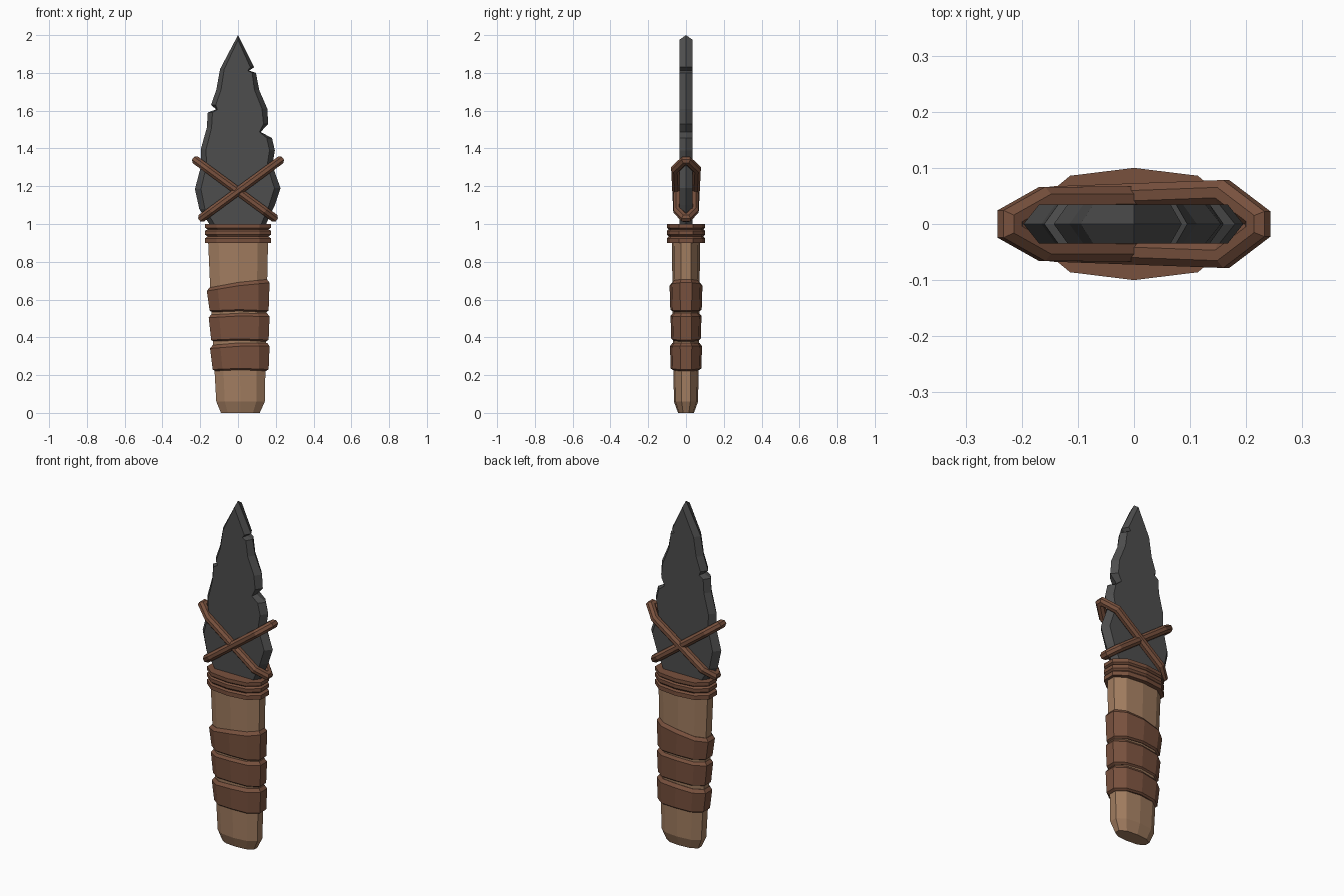
import bpy, bmesh, math
from mathutils import Vector

if "Cube" in bpy.data.objects:
    bpy.data.objects.remove(bpy.data.objects["Cube"])


def material(name, rgb):
    m = bpy.data.materials.new(name)
    m.diffuse_color = (*rgb, 1)
    m.use_nodes = True
    m.node_tree.nodes["Principled BSDF"].inputs["Base Color"].default_value = m.diffuse_color
    return m


STONE = material("dark_stone", (0.075, 0.075, 0.075))
WOOD = material("wood", (0.36, 0.205, 0.117))
LEATHER = material("leather", (0.19, 0.083, 0.048))


def skin(name, rings, mat, caps=True, closed=False):
    """Join equal-length rings of points into one flat-shaded mesh."""
    bm = bmesh.new()
    vs = [[bm.verts.new(p) for p in ring] for ring in rings]
    pairs = list(zip(vs, vs[1:])) + ([(vs[-1], vs[0])] if closed else [])
    for a, b in pairs:
        for i in range(len(a)):
            j = (i + 1) % len(a)
            bm.faces.new((a[i], a[j], b[j], b[i]))
    if caps:
        bm.faces.new(vs[0][::-1])
        bm.faces.new(vs[-1])
    bmesh.ops.recalc_face_normals(bm, faces=bm.faces)
    me = bpy.data.meshes.new(name)
    bm.to_mesh(me)
    bm.free()
    me.materials.append(mat)
    ob = bpy.data.objects.new(name, me)
    bpy.context.collection.objects.link(ob)
    return ob


# Ten-sided flattened cross-section shared by handle, wraps and collar
SECTION = [(1, -.36), (1, .36), (.65, .86), (0, 1), (-.65, .86),
           (-1, .36), (-1, -.36), (-.65, -.86), (0, -1), (.65, -.86)]


def ring(z, x0, x1, hy, tilt=0.0, sag=0.0):
    cx, hx = (x0 + x1) / 2, (x1 - x0) / 2
    return [(cx + hx * u, hy * v, z + tilt * u + sag * (1 - abs(u))) for u, v in SECTION]


# Wooden handle
skin("handle", [ring(0, -.09, .115, .042), ring(.06, -.115, .142, .064),
                ring(.5, -.14, .15, .07), ring(.95, -.16, .16, .075)], WOOD)

# Three leather grip wraps: bottom z, top z, left edge at bottom and top, top tilt
for i, (zb, zt, xb, xt, hy, tilt) in enumerate([
        (.222, .365, -.134, -.148, .085, .006),
        (.378, .525, -.142, -.155, .082, .003),
        (.533, .685, -.150, -.165, .087, .022)]):
    skin(f"grip_wrap_{i + 1}", [
        ring(zb, xb + .014, .148, hy - .014, 0, .006),
        ring(zb + .008, xb, .162, hy - .004, 0, .006),
        ring(zt - .018, xt, .167, hy, tilt, .006),
        ring(zt, xt + .014, .154, hy - .014, tilt, .006)], LEATHER)

# Ribbed collar where the blade enters the handle
ribs = [(.9, 1), (.924, 1), (.934, .92), (.944, 1), (.964, 1), (.972, .92), (.98, 1), (1.0, 1)]
skin("collar", [ring(z, -.175 * s, .175 * s, .1 * s) for z, s in ribs], LEATHER)

# Chipped stone blade: (x, z, bevel inset), small insets at the notches
right = [(.085, 1.83, .02), (.058, 1.812, .006), (.095, 1.80, .02), (.112, 1.71, .025),
         (.155, 1.61, .028), (.16, 1.53, .025), (.12, 1.487, .006), (.18, 1.455, .028),
         (.195, 1.39, .028), (.182, 1.31, .028), (.225, 1.19, .032), (.195, 1.10, .03),
         (.14, .98, .025)]
left = [(-.138, .98, .025), (-.205, 1.08, .03), (-.228, 1.185, .032), (-.195, 1.31, .028),
        (-.197, 1.395, .028), (-.165, 1.51, .025), (-.16, 1.59, .025), (-.115, 1.607, .006),
        (-.143, 1.63, .025), (-.115, 1.71, .025), (-.095, 1.82, .022)]
outline = [(0, 2, 0)] + right + left


def face_ring(y):
    return [(x - math.copysign(d, x), y, z if z < 2 else 1.975) for x, z, d in outline]


skin("blade", [face_ring(-.035), [(x, 0, z) for x, z, d in outline], face_ring(.035)], STONE)


def cord(name, low, high, lo_y, hi_y, r=.024, sides=8):
    """Mitred closed tube in a tilted plane, wrapped round the blade."""
    low, high = Vector((low[0], 0, low[1])), Vector((high[0], 0, high[1]))
    u, v, length = (high - low).normalized(), Vector((0, 1, 0)), (high - low).length
    n = u.cross(v)
    pts = [(0, -.01), (.06, -lo_y), (length - .075, -hi_y), (length, -.01),
           (length, .01), (length - .075, hi_y), (.06, lo_y), (0, .01)]
    pts = [Vector(p) for p in pts]
    rings = []
    for i, p in enumerate(pts):
        a = (p - pts[i - 1]).normalized()
        b = (pts[(i + 1) % len(pts)] - p).normalized()
        na, nb = Vector((a.y, -a.x)), Vector((b.y, -b.x))
        m = (na + nb) / (1 + na.dot(nb))
        ang = [2 * math.pi * (k + .5) / sides for k in range(sides)]
        rings.append([low + u * (p.x + m.x * r * math.cos(t)) + v * (p.y + m.y * r * math.cos(t))
                      + n * r * math.sin(t) for t in ang])
    return skin(name, rings, LEATHER, caps=False, closed=True)


# Two crossed binding cords
cord("binding_cord_over", (-.188, 1.035), (.22, 1.335), .045, .056)
cord("binding_cord_under", (.188, 1.035), (-.22, 1.335), .045, .044)
